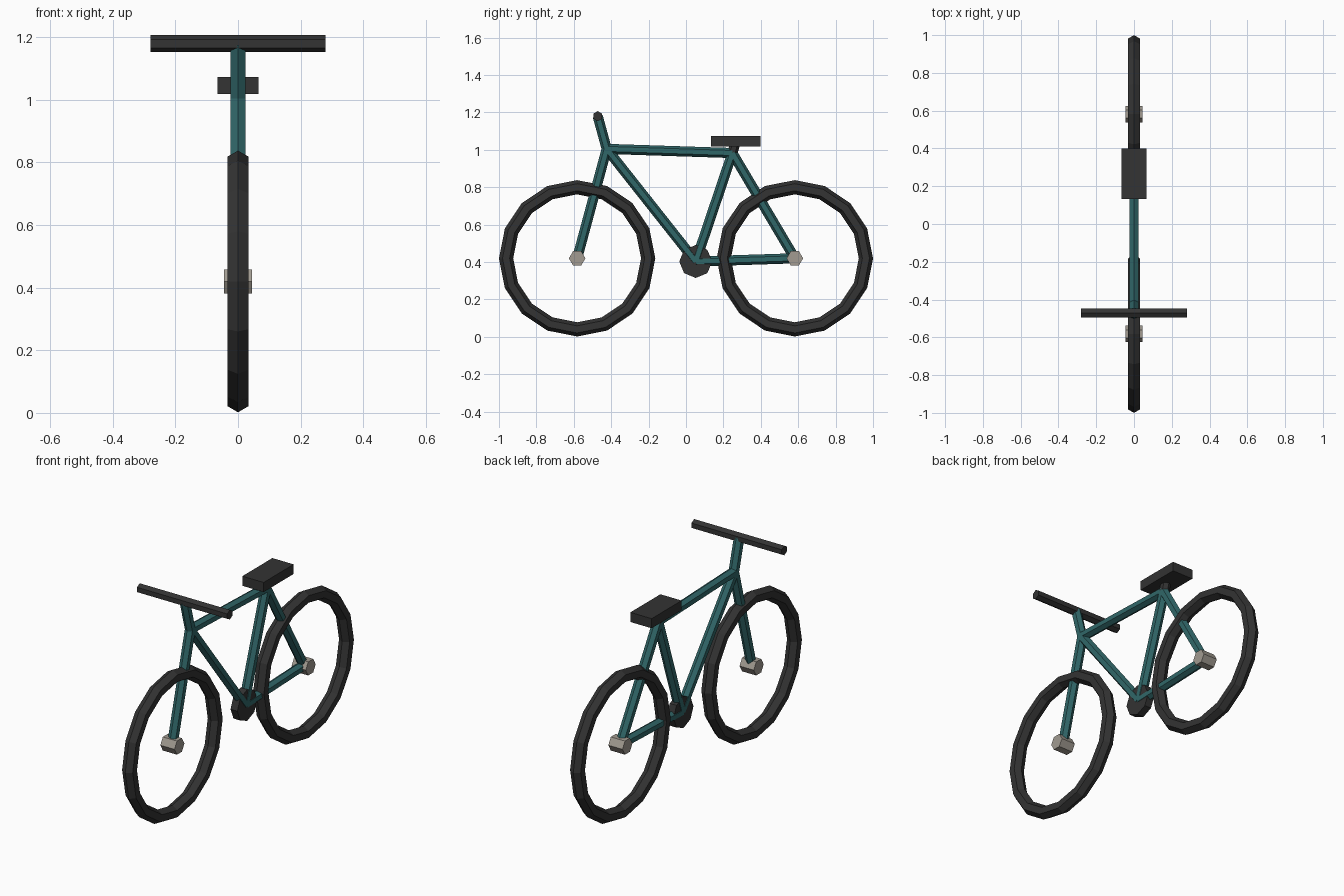
import bpy
import bmesh
from math import radians
from mathutils import Matrix, Vector

cube = bpy.data.objects.get("Cube")
if cube:
    bpy.data.objects.remove(cube, do_unlink=True)


def material(name, rgb):
    mat = bpy.data.materials.new(name)
    mat.use_nodes = True
    colour = (*rgb, 1.0)
    mat.diffuse_color = colour
    mat.node_tree.nodes["Principled BSDF"].inputs["Base Color"].default_value = colour
    return mat


teal = material("teal paint", (0.03, 0.135, 0.14))
dark = material("dark rubber", (0.033, 0.033, 0.033))
metal = material("pale metal", (0.36, 0.33, 0.285))

X = Vector((1, 0, 0))


def rod(name, a, b, radius, mat, sides=6, corner=None):
    """Flat-sided rod from a to b; corner is the direction one edge points."""
    a, b = Vector(a), Vector(b)
    along = (b - a).normalized()
    y = Vector(corner) if corner else along.cross(X).normalized()
    x = y.cross(along)
    place = Matrix((x, y, along)).transposed().to_4x4()
    place.translation = (a + b) / 2
    bm = bmesh.new()
    bmesh.ops.create_cone(bm, cap_ends=True, segments=sides, radius1=radius,
                          radius2=radius, depth=(b - a).length, matrix=place)
    mesh = bpy.data.meshes.new(name)
    bm.to_mesh(mesh)
    bm.free()
    mesh.materials.append(mat)
    obj = bpy.data.objects.new(name, mesh)
    bpy.context.collection.objects.link(obj)
    return obj


# Joints of the frame
front_axle = (0, -0.582, 0.42)
rear_axle = (0, 0.582, 0.42)
head = (0, -0.424, 1.005)
seat_joint = (0, 0.248, 0.983)
bottom_bracket = (0, 0.052, 0.403)
bar_centre = (0, -0.472, 1.18)

# Wheels and hubs
for side, axle in (("front", front_axle), ("rear", rear_axle)):
    bpy.ops.mesh.primitive_torus_add(
        location=axle, rotation=(0, radians(90), 0), major_segments=16,
        minor_segments=6, major_radius=0.38, minor_radius=0.038)
    tyre = bpy.context.object
    tyre.name = side + "_tyre"
    tyre.data.materials.append(dark)
    centre = Vector(axle)
    rod(side + "_hub", centre - X * 0.044, centre + X * 0.044, 0.044, metal,
        corner=(0, 1, 0))

# Frame tubes
for name, a, b in (
        ("fork", front_axle, head),
        ("stem", head, bar_centre),
        ("top_tube", head, seat_joint),
        ("down_tube", head, bottom_bracket),
        ("seat_tube", bottom_bracket, seat_joint),
        ("chain_stay", bottom_bracket, rear_axle),
        ("seat_stay", seat_joint, rear_axle)):
    rod(name, a, b, 0.027, teal)

# Handlebar, crank and seat post
bar = Vector(bar_centre)
rod("handlebar", bar - X * 0.28, bar + X * 0.28, 0.027, dark, corner=(0, 0, 1))
crank = Vector(bottom_bracket)
rod("crank", crank - X * 0.021, crank + X * 0.021, 0.088, dark, sides=8,
    corner=(0, 0, 1))
rod("seat_post", seat_joint, (0, 0.265, 1.04), 0.027, dark)

# Saddle
bpy.ops.mesh.primitive_cube_add(size=1, location=(0, 0.266, 1.046))
saddle = bpy.context.object
saddle.name = "saddle"
saddle.scale = (0.132, 0.266, 0.054)
saddle.data.materials.append(dark)
